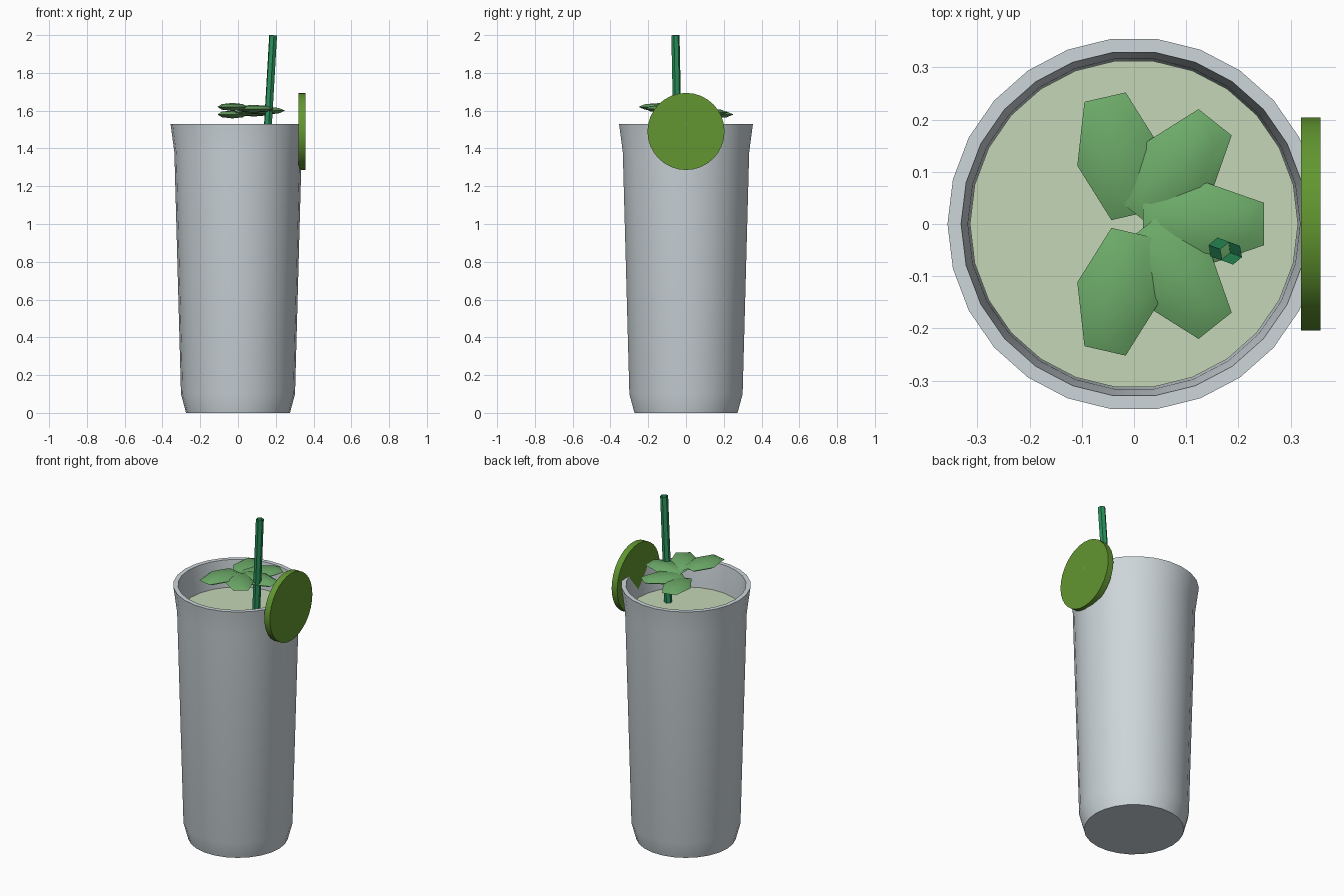
import bpy, math
from mathutils import Vector, Matrix

if "Cube" in bpy.data.objects:
    bpy.data.objects.remove(bpy.data.objects["Cube"])


def material(name, rgb):
    # sRGB 0-255 to linear
    m = bpy.data.materials.new(name)
    lin = [((c / 255 + 0.055) / 1.055) ** 2.4 for c in rgb]
    m.diffuse_color = (*lin, 1)
    m.use_nodes = True
    m.node_tree.nodes["Principled BSDF"].inputs["Base Color"].default_value = m.diffuse_color
    return m


glass_mat = material("pale grey glass", (205, 214, 218))
liquid_mat = material("pale green liquid", (195, 214, 182))
leaf_mat = material("leaf green", (108, 170, 104))
straw_mat = material("teal green", (42, 146, 92))
lime_mat = material("lime green", (98, 150, 48))


def finish(ob, name, mat, angle=30):
    ob.name = name
    ob.data.materials.append(mat)
    bpy.ops.object.select_all(action='DESELECT')
    ob.select_set(True)
    bpy.context.view_layer.objects.active = ob
    bpy.ops.object.shade_smooth_by_angle(angle=math.radians(angle))
    return ob


def lathe(name, profile, mat, n=26):
    # revolve an (r, z) profile and cap both of its ends
    verts = [(r * math.cos(2 * math.pi * i / n), r * math.sin(2 * math.pi * i / n), z)
             for r, z in profile for i in range(n)]
    faces = [(k * n + i, k * n + (i + 1) % n, (k + 1) * n + (i + 1) % n, (k + 1) * n + i)
             for k in range(len(profile) - 1) for i in range(n)]
    last = (len(profile) - 1) * n
    faces += [tuple(reversed(range(n))), tuple(range(last, last + n))]
    me = bpy.data.meshes.new(name)
    me.from_pydata(verts, [], faces)
    ob = bpy.data.objects.new(name, me)
    bpy.context.collection.objects.link(ob)
    return finish(ob, name, mat)


# Tumbler: outside wall, rim, inside wall and floor
lathe("glass", [(0.275, 0), (0.302, 0.1), (0.337, 1.38), (0.357, 1.53),
                (0.331, 1.53), (0.318, 1.40), (0.28, 0.1), (0.26, 0.06)], glass_mat)

# Drink inside the glass
lathe("drink", [(0.255, 0.07), (0.275, 0.1), (0.314, 1.37)], liquid_mat)

# Lime slice on the rim
bpy.ops.mesh.primitive_cylinder_add(vertices=32, radius=0.204, depth=0.037,
                                    location=(0.338, 0, 1.49),
                                    rotation=(0, math.pi / 2, 0))
finish(bpy.context.object, "lime_slice", lime_mat)

# Mint sprig: stretched low-poly leaves fanned out in stepped heights
for i in range(-2, 3):
    a = i * 2 * math.pi / 7
    bpy.ops.mesh.primitive_uv_sphere_add(segments=6, ring_count=4, radius=1)
    leaf = bpy.context.object
    leaf.data.transform(Matrix.Translation((0.133, 0, 0)) @ Matrix.Diagonal((0.134, 0.081, 0.021, 1)))
    leaf.location = (0, 0, 1.60 - i * 0.01)
    leaf.rotation_euler = (0, 0, a)
    finish(leaf, f"mint_leaf_{i + 3}", leaf_mat, 60)

# Straw: open hexagonal tube leaning to the right
top, bottom = Vector((0.186, -0.056, 1.999)), Vector((0.088, -0.02, 0.3))
axis = top - bottom
bpy.ops.mesh.primitive_cylinder_add(vertices=6, radius=0.022, depth=axis.length,
                                    end_fill_type='NOTHING',
                                    location=(top + bottom) / 2,
                                    rotation=axis.to_track_quat('Z', 'Y').to_euler())
finish(bpy.context.object, "straw", straw_mat)
